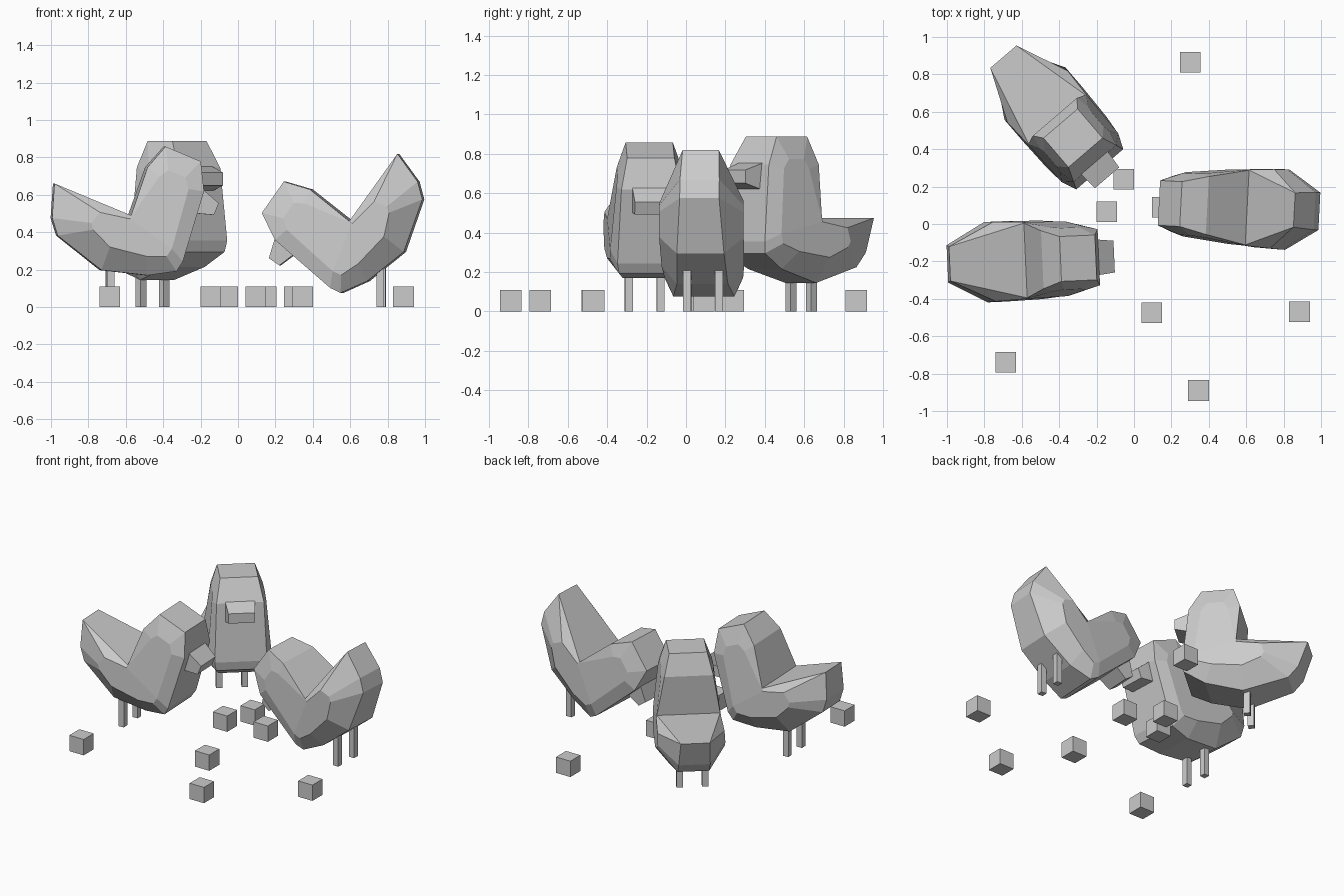
import bpy, bmesh
from math import radians
from mathutils import Matrix, Vector

if "Cube" in bpy.data.objects:
    bpy.data.objects.remove(bpy.data.objects["Cube"])

# Side outline of the bird: (forward, up, half width), origin where neck meets back
RIM = [(0, 0, .20), (-.017, .272, .155), (.03, .412, .12), (.235, .412, .12),
       (.312, .27, .15), (.352, -.12, .165), (.342, -.18, .155), (.209, -.26, .13),
       (-.03, -.33, .12), (-.317, -.25, .10), (-.38, -.175, .10), (-.44, 0, .092)]
# Matching inner outline on the bulging flank
FLANK = [(0, -.02, .205), (.06, .25, .17), (.09, .30, .165), (.19, .30, .165),
         (.23, .25, .172), (.27, -.08, .20), (.26, -.13, .20), (.16, -.17, .21),
         (-.04, -.20, .215), (-.16, -.15, .215), (-.18, -.12, .215), (-.16, -.05, .212)]


def finish(name, bm, matrix):
    bmesh.ops.recalc_face_normals(bm, faces=bm.faces)
    mesh = bpy.data.meshes.new(name)
    bm.to_mesh(mesh)
    bm.free()
    obj = bpy.data.objects.new(name, mesh)
    obj.matrix_world = matrix
    bpy.context.collection.objects.link(obj)
    return obj


def box(name, center, size, yaw=0):
    bm = bmesh.new()
    bmesh.ops.create_cube(bm, size=1)
    bmesh.ops.scale(bm, vec=size, verts=bm.verts)
    return finish(name, bm, Matrix.Translation(center) @ Matrix.Rotation(yaw, 4, 'Z'))


def body(name, matrix):
    bm = bmesh.new()
    n = len(RIM)
    rims = []
    for side in (1, -1):
        rim = [bm.verts.new((u, side * w, v)) for u, v, w in RIM]
        flank = [bm.verts.new((u, side * w, v)) for u, v, w in FLANK]
        for i in range(n):
            j = (i + 1) % n
            bm.faces.new((rim[i], rim[j], flank[j], flank[i]))
        bm.faces.new(flank[:6])                 # neck side
        bm.faces.new(flank[5:] + flank[:1])     # body side
        rims.append(rim)
    for i in range(n):
        j = (i + 1) % n
        bm.faces.new((rims[0][i], rims[0][j], rims[1][j], rims[1][i]))
    finish(name, bm, matrix)


def beak(name, matrix):
    bm = bmesh.new()
    bmesh.ops.create_cube(bm, size=2)
    for v in bm.verts:
        tip = v.co.x > 0
        v.co = Vector((.412 if tip else .27,
                       v.co.y * (.085 if tip else .098),
                       .21 + v.co.z * (.034 if tip else .08)))
    finish(name, bm, matrix)


# Birds: name, origin, heading, nose-down pitch, leg centre
BIRDS = [("left_bird", (-.58, -.195, .49), 2.5, 22.8, (-.685, -.21)),
         ("right_bird", (.605, .088, .459), 177, 55, (.765, .087)),
         ("rear_bird", (-.412, .56, .475), -49.4, 0, (-.457, .585))]

for name, origin, yaw, pitch, legs in BIRDS:
    turn = Matrix.Rotation(radians(yaw), 4, 'Z')
    m = Matrix.Translation(origin) @ turn @ Matrix.Rotation(radians(pitch), 4, 'Y')
    body(name + "_body", m)
    beak(name + "_beak", m)
    for side, y in (("left", .081), ("right", -.081)):
        p = Vector((legs[0], legs[1], .15)) + turn @ Vector((0, y, 0))
        box(f"{name}_{side}_leg", p, (.04, .04, .30), radians(yaw))

# Scattered grain cubes
GRAIN = [(.3, .865), (-.055, .24), (-.145, .065), (.15, .09), (.095, -.475),
         (.885, -.47), (.345, -.89), (-.685, -.74)]
for i, (x, y) in enumerate(GRAIN):
    box(f"grain_{i + 1}", (x, y, .055), (.11, .11, .11))
